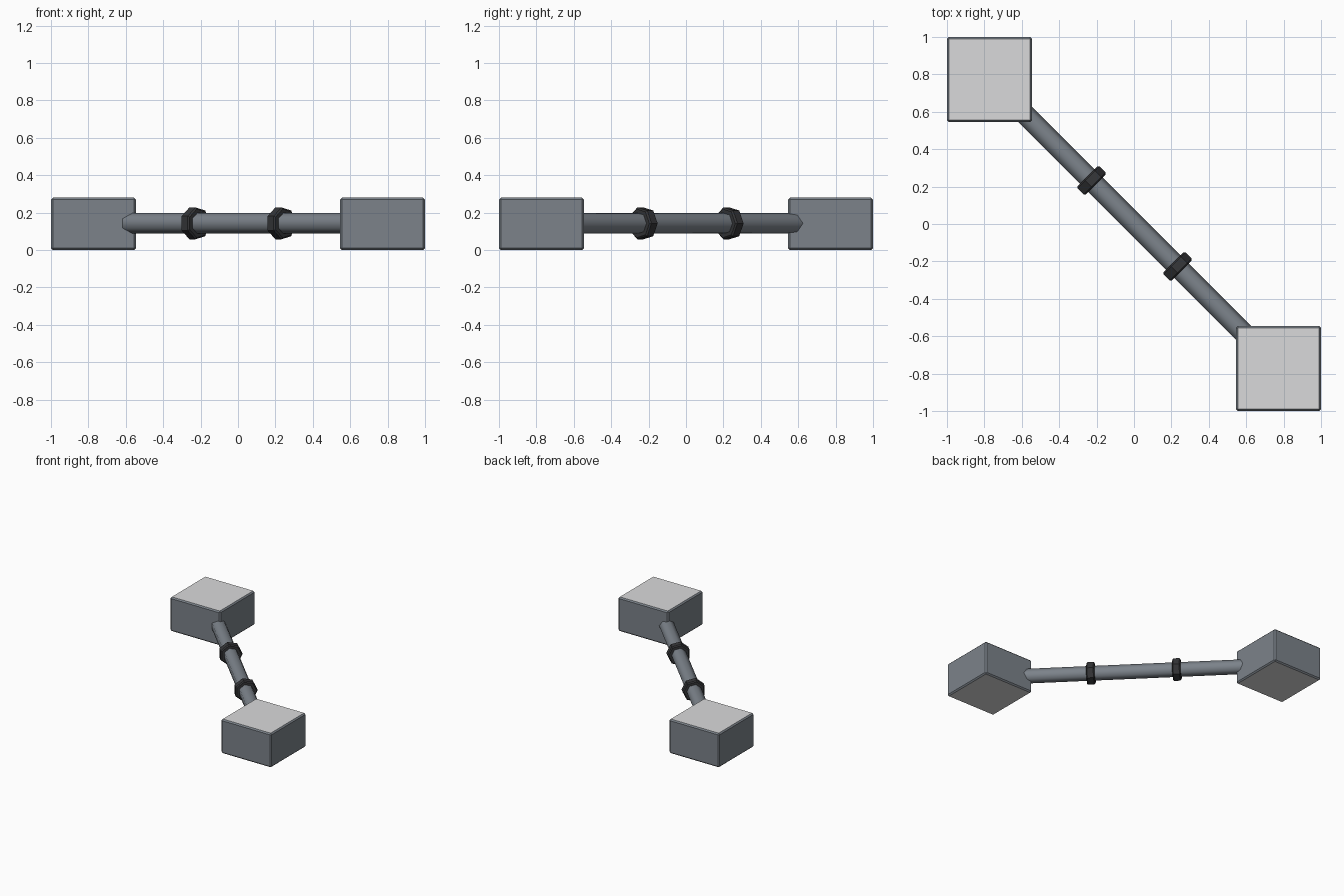
import bpy, bmesh, math
from mathutils import Vector

if "Cube" in bpy.data.objects:
    bpy.data.objects.remove(bpy.data.objects["Cube"])


def material(name, rgb):
    m = bpy.data.materials.new(name)
    m.diffuse_color = (*rgb, 1)
    m.use_nodes = True
    m.node_tree.nodes["Principled BSDF"].inputs["Base Color"].default_value = m.diffuse_color
    return m


STEEL = material("blue_grey_steel", (0.20, 0.225, 0.255))
PALE = material("pale_grey", (0.70, 0.70, 0.71))
DARK = material("dark_rubber", (0.035, 0.036, 0.039))

AXIS = Vector((1, -1, 0)).normalized()   # pipe direction
SIDE = Vector((1, 1, 0)).normalized()    # one corner of the heptagon points here
UP = Vector((0, 0, 1))
PIPE_Z = 0.143


def finish(name, bm, mats):
    bmesh.ops.recalc_face_normals(bm, faces=bm.faces[:])
    me = bpy.data.meshes.new(name)
    bm.to_mesh(me)
    bm.free()
    for m in mats:
        me.materials.append(m)
    ob = bpy.data.objects.new(name, me)
    bpy.context.collection.objects.link(ob)
    return ob


def bevel(bm, edges, width):
    bmesh.ops.bevel(bm, geom=edges, offset=width, segments=1,
                    affect='EDGES', profile=0.5)


def block(name, x, y):
    """Chamfered block with pale top and bottom faces."""
    bm = bmesh.new()
    bmesh.ops.create_cube(bm, size=1)
    for v in bm.verts:
        v.co = Vector((x + v.co.x * 0.455, y + v.co.y * 0.455, 0.14 + v.co.z * 0.28))
    bevel(bm, bm.edges[:], 0.01)
    bm.normal_update()
    for f in bm.faces:
        f.material_index = 1 if abs(f.normal.z) > 0.9 else 0
    return finish(name, bm, [STEEL, PALE])


def seven_sided(name, centre, length, radius, mat, chamfer=0, smooth=False):
    """Seven-sided prism along the diagonal, centred at a distance from the middle."""
    bm = bmesh.new()
    rings = []
    for end in (-0.5, 0.5):
        base = AXIS * (centre + end * length) + UP * PIPE_Z
        angles = [2 * math.pi * k / 7 for k in range(7)]
        rings.append([bm.verts.new(base + (SIDE * math.cos(a) + UP * math.sin(a)) * radius)
                      for a in angles])
    for k in range(7):
        j = (k + 1) % 7
        bm.faces.new((rings[0][k], rings[0][j], rings[1][j], rings[1][k]))
    caps = [bm.faces.new(r) for r in rings]
    if chamfer:
        bevel(bm, list({e for c in caps for e in c.edges}), chamfer)
    for f in bm.faces:
        f.smooth = smooth and len(f.verts) == 4
    return finish(name, bm, [mat])


# End blocks
block("back_left_block", -0.7725, 0.7725)
block("front_right_block", 0.7725, -0.7725)

# Connecting pipe, running into both blocks
seven_sided("pipe", 0, 1.9, 0.057, STEEL, smooth=True)

# Collars around the pipe
seven_sided("back_collar", -0.325, 0.062, 0.0875, DARK, chamfer=0.008)
seven_sided("front_collar", 0.325, 0.062, 0.0875, DARK, chamfer=0.008)
